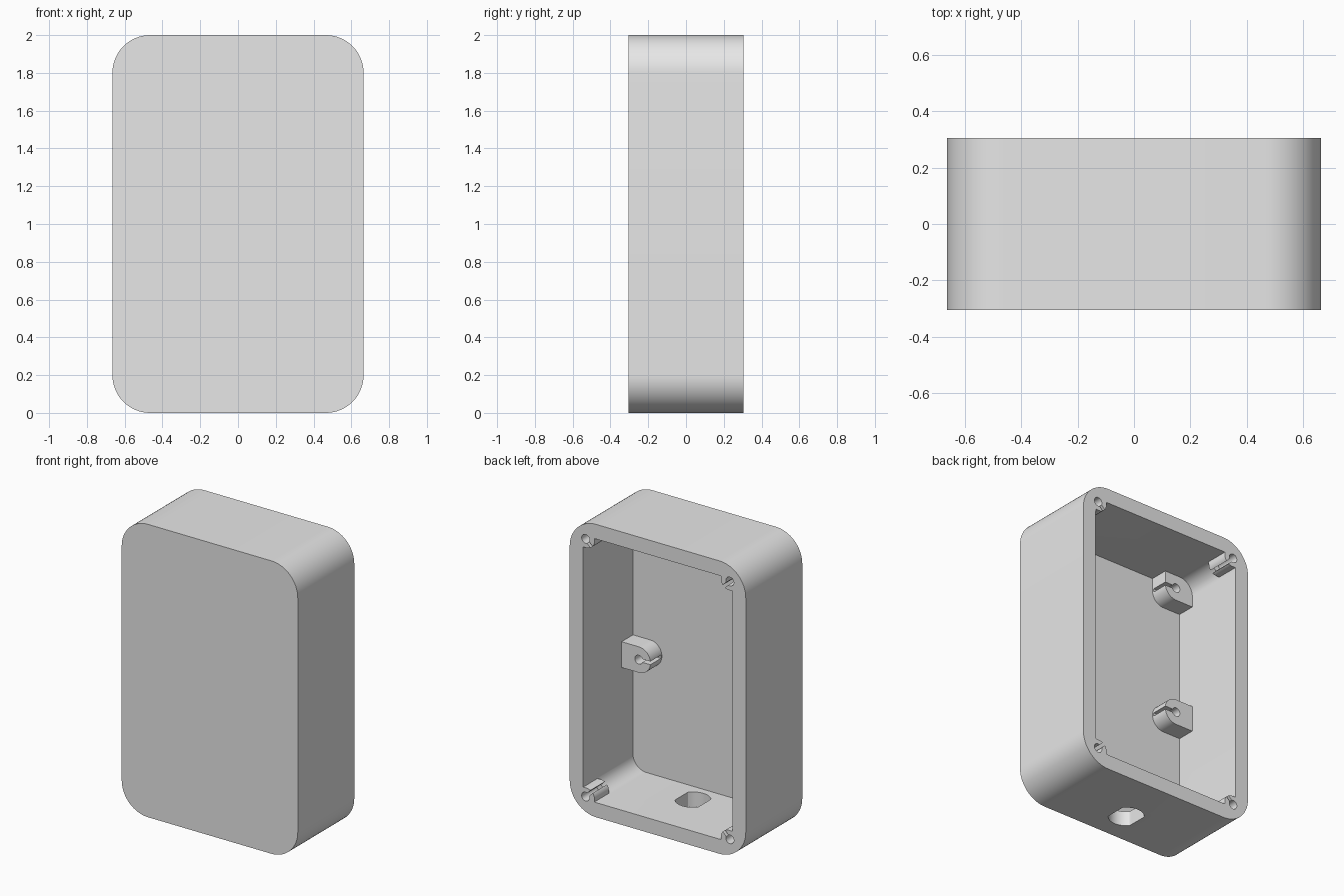
import bpy, bmesh, math
from mathutils import Matrix, Vector

if "Cube" in bpy.data.objects:
    bpy.data.objects.remove(bpy.data.objects["Cube"], do_unlink=True)

MID_Z = 1.0
FLOOR_Y, BACK_Y = -0.235, 0.305
PAST = 0.5                      # cutters run out past the open back

grey = bpy.data.materials.new("plain_grey")
grey.use_nodes = True
grey.diffuse_color = (0.8, 0.8, 0.8, 1)
grey.node_tree.nodes["Principled BSDF"].inputs["Base Color"].default_value = (0.8, 0.8, 0.8, 1)


def rounded(x0, x1, z0, z1, radii, steps=16):
    """Rectangle outline; radii run from the +x+z corner counterclockwise."""
    corners = [(x1, z1, -1, -1), (x0, z1, 1, -1), (x0, z0, 1, 1), (x1, z0, -1, 1)]
    pts = []
    for i, ((x, z, dx, dz), r) in enumerate(zip(corners, radii)):
        if r == 0:
            pts.append((x, z))
            continue
        for s in range(steps + 1):
            a = math.pi / 2 * (i + s / steps)
            pts.append((x + dx * r + r * math.cos(a), z + dz * r + r * math.sin(a)))
    return pts


def circle(cx, cz, r, n=32):
    return [(cx + r * math.cos(2 * math.pi * i / n), cz + r * math.sin(2 * math.pi * i / n))
            for i in range(n)]


def slit(cx, cz, angle, length, width=0.022):
    """Thin bar outline that starts at a hole centre."""
    d = Vector((math.cos(angle), math.sin(angle)))
    n = Vector((-d.y, d.x)) * width / 2
    c = Vector((cx, cz))
    return [tuple(p) for p in (c + n, c - n, c + d * length - n, c + d * length + n)]


def prism(name, pts, y0, y1, sx=1, sz=1):
    """Extrude an outline (z measured from mid height) along y, with mirroring."""
    bm = bmesh.new()
    face = bm.faces.new([bm.verts.new((sx * x, y0, MID_Z + sz * z)) for x, z in pts])
    ext = bmesh.ops.extrude_face_region(bm, geom=[face])
    verts = [g for g in ext["geom"] if isinstance(g, bmesh.types.BMVert)]
    bmesh.ops.translate(bm, vec=(0, y1 - y0, 0), verts=verts)
    bmesh.ops.recalc_face_normals(bm, faces=bm.faces)
    mesh = bpy.data.meshes.new(name)
    bm.to_mesh(mesh)
    bm.free()
    mesh.materials.append(grey)
    obj = bpy.data.objects.new(name, mesh)
    bpy.context.collection.objects.link(obj)
    return obj


def cut(target, cutter):
    cutter.hide_render = True
    mod = target.modifiers.new("cut", 'BOOLEAN')
    mod.operation, mod.solver, mod.object = 'DIFFERENCE', 'EXACT', cutter
    bpy.context.view_layer.objects.active = target
    bpy.ops.object.modifier_apply(modifier=mod.name)
    bpy.data.objects.remove(cutter, do_unlink=True)


# Outer shell and the cavity that hollows it
shell = prism("enclosure_shell", rounded(-0.665, 0.665, -1, 1, [0.2] * 4), -BACK_Y, BACK_Y)
cavity = prism("cavity", rounded(-0.565, 0.565, -0.9, 0.9, [0.1] * 4), FLOOR_Y, 0.4)

# Material left standing in the cavity: corner bosses and board standoffs
boss = rounded(0.478, 0.64, 0.82, 0.97, [0, 0, 0.06, 0])
low_post = rounded(0.347, 0.62, -0.163, 0.013, [0, 0.087, 0.087, 0])
top_post = rounded(0.347, 0.62, 0.724, 0.97, [0, 0, 0.087, 0])
for sx in (1, -1):
    for sz in (1, -1):
        cut(cavity, prism("corner_boss", boss, 0.15, PAST, sx, sz))
    for post in (low_post, top_post):
        cut(cavity, prism("standoff", post, -0.3, -0.112, sx))
cut(shell, cavity)

# Screw holes, each with a slit opening towards the inside
for sx in (1, -1):
    for sz in (1, -1):
        cut(shell, prism("screw_hole", circle(0.545, 0.88, 0.03), 0.14, PAST, sx, sz))
        cut(shell, prism("screw_slit", slit(0.545, 0.88, math.radians(225), 0.12), 0.141, PAST, sx, sz))
    for z in (-0.075, 0.811):
        cut(shell, prism("post_hole", circle(0.435, z, 0.03), -0.225, 0, sx))
        cut(shell, prism("post_slit", slit(0.435, z, math.pi, 0.13), -0.224, 0, sx))

# Cable opening through the bottom wall: a circle with two flat sides
flat = 0.088
opening = [(max(-flat, min(flat, x)), y) for x, y in circle(0, 0, 0.112, 64)]
cable = prism("cable_opening", opening, -0.1, 0.1)
cable.data.transform(Matrix.Translation((0, -0.075, 0.05)) @ Matrix.Rotation(math.pi / 2, 4, 'X')
                     @ Matrix.Translation((0, 0, -MID_Z)))
cut(shell, cable)

# Smooth the rounded corners, keep the edges crisp
bpy.ops.object.select_all(action='DESELECT')
shell.select_set(True)
bpy.context.view_layer.objects.active = shell
bpy.ops.object.shade_smooth_by_angle(angle=math.radians(30))
